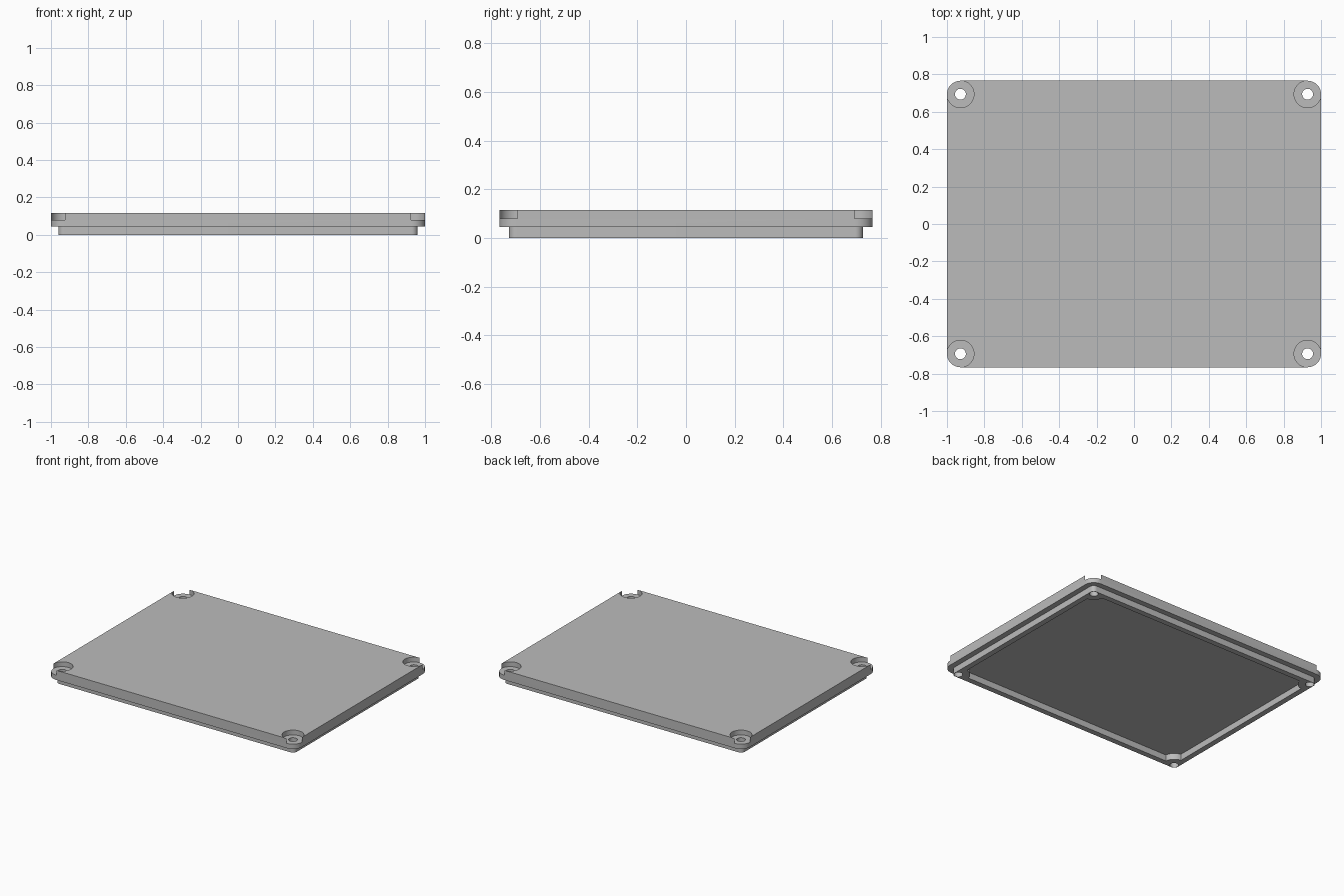
import bpy, bmesh
from math import sin, cos, asin, pi, radians

cube = bpy.data.objects.get("Cube")
if cube:
    bpy.data.objects.remove(cube, do_unlink=True)

# Main dimensions
HALF_X, HALF_Y = 1.0, 0.766
TOP, LEDGE, SEAT = 0.115, 0.045, 0.08
CORNER = 0.072
LIP_INSET, LIP_WALL = 0.04, 0.04
BOSS, HOLE = 0.078, 0.029
SCREW_X, SCREW_Y = HALF_X - CORNER, HALF_Y - CORNER
CORNERS = [(1, 1), (-1, 1), (-1, -1), (1, -1)]

grey = bpy.data.materials.new("plain_grey")
grey.use_nodes = True
colour = (0.5, 0.5, 0.5, 1)
grey.diffuse_color = colour
grey.node_tree.nodes["Principled BSDF"].inputs["Base Color"].default_value = colour


def arc(cx, cy, r, start, end, steps):
    angles = [start + (end - start) * i / steps for i in range(steps + 1)]
    return [(cx + r * cos(a), cy + r * sin(a)) for a in angles]


def prisms(name, outlines, z0, z1):
    """One object made of upright prisms, one for each outline."""
    bm = bmesh.new()
    for outline in outlines:
        face = bm.faces.new([bm.verts.new((x, y, z0)) for x, y in outline])
        new = bmesh.ops.extrude_face_region(bm, geom=[face])["geom"]
        moved = [v for v in new if isinstance(v, bmesh.types.BMVert)]
        bmesh.ops.translate(bm, verts=moved, vec=(0, 0, z1 - z0))
    bmesh.ops.recalc_face_normals(bm, faces=bm.faces)
    mesh = bpy.data.meshes.new(name)
    bm.to_mesh(mesh)
    bm.free()
    mesh.materials.append(grey)
    obj = bpy.data.objects.new(name, mesh)
    bpy.context.collection.objects.link(obj)
    return obj


def rounded_plate(radius):
    """Rounded rectangle with corners concentric with the screw holes."""
    points = []
    for i, (sx, sy) in enumerate(CORNERS):
        points += arc(sx * SCREW_X, sy * SCREW_Y, radius, i * pi / 2, (i + 1) * pi / 2, 12)
    return points


def cavity_outline():
    """Rectangle with its corners scooped out around the screw bosses."""
    gap = LIP_INSET + LIP_WALL - CORNER
    lean = asin(gap / BOSS)
    points = []
    for i, (sx, sy) in enumerate(CORNERS):
        turn = i * pi / 2
        points += arc(sx * SCREW_X, sy * SCREW_Y, BOSS,
                      turn + 1.5 * pi - lean, turn + pi + lean, 12)
    return points


def screw_circles(radius):
    return [arc(sx * SCREW_X, sy * SCREW_Y, radius, 0, 2 * pi, 48)[:-1] for sx, sy in CORNERS]


def select_only(obj):
    bpy.ops.object.select_all(action="DESELECT")
    obj.select_set(True)
    bpy.context.view_layer.objects.active = obj


def cut(obj, cutter):
    select_only(obj)
    mod = obj.modifiers.new("cut", "BOOLEAN")
    mod.operation, mod.solver, mod.object = "DIFFERENCE", "EXACT", cutter
    bpy.ops.object.modifier_apply(modifier=mod.name)


# Cover plate and the locating lip below it
plate = prisms("cover_plate", [rounded_plate(CORNER)], LEDGE, TOP)
lip = prisms("locating_lip", [rounded_plate(CORNER - LIP_INSET)], 0, LEDGE + 0.005)

# Cutters for screw holes, head recesses and the hollow underside
holes = prisms("hole_cutter", screw_circles(HOLE), -0.1, 0.2)
recesses = prisms("recess_cutter", screw_circles(CORNER + 0.0002), SEAT, 0.2)
cavity = prisms("cavity_cutter", [cavity_outline()], -0.1, 0.2)

cut(plate, recesses)
cut(plate, holes)
cut(lip, cavity)
cut(lip, holes)

for cutter in (holes, recesses, cavity):
    bpy.data.objects.remove(cutter, do_unlink=True)
for part in (plate, lip):
    select_only(part)
    bpy.ops.object.shade_smooth_by_angle(angle=radians(30))
